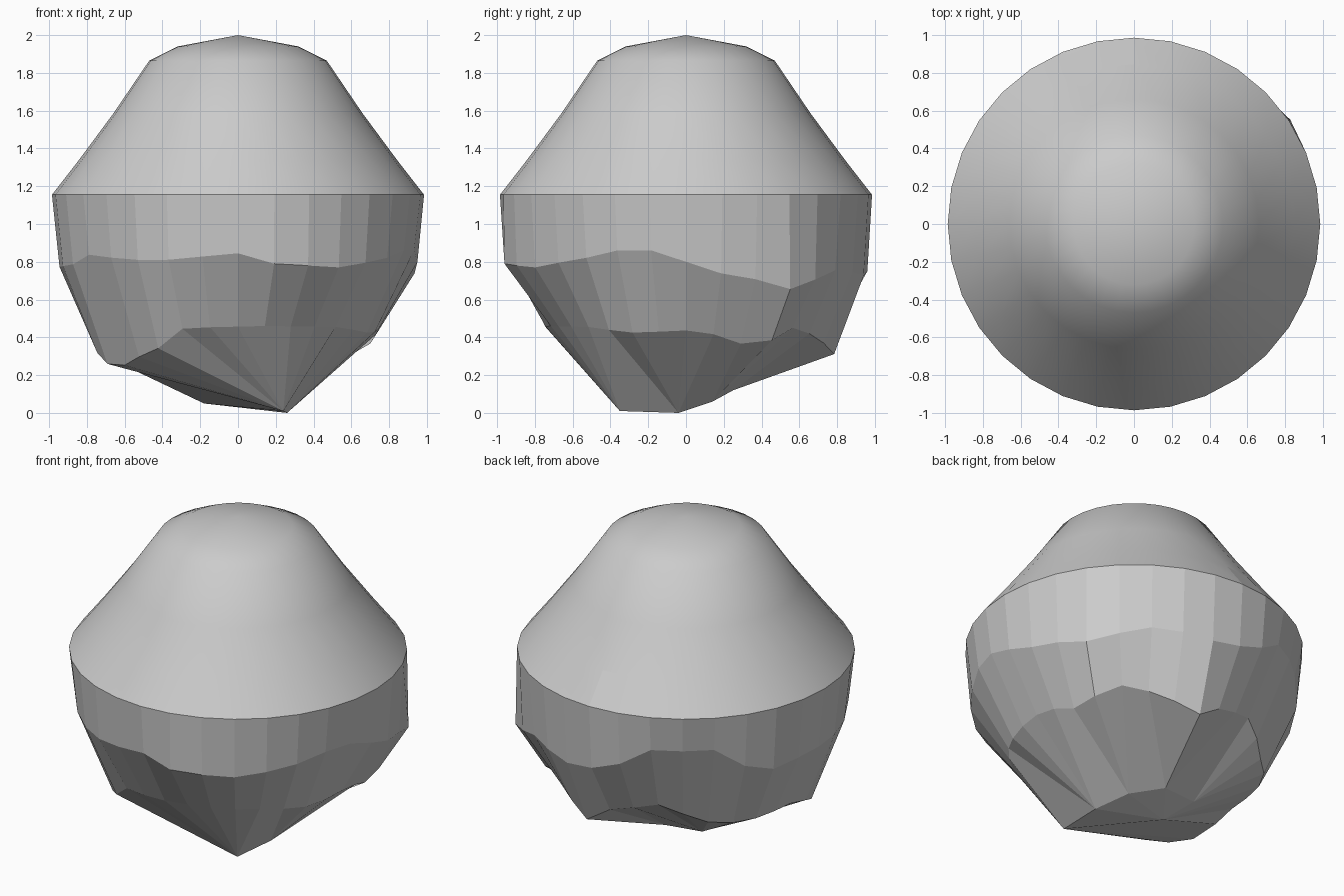
import bpy, bmesh, math
from mathutils import Vector

if "Cube" in bpy.data.objects:
    bpy.data.objects.remove(bpy.data.objects["Cube"])

SIDES = 32
STEP = 360 / SIDES


def lerp_keys(keys, a):
    # keys: (angle, radius, height), wrapping around 360 degrees
    ks = [(keys[-1][0] - 360, *keys[-1][1:])] + keys + [(keys[0][0] + 360, *keys[0][1:])]
    for k, n in zip(ks, ks[1:]):
        if k[0] <= a <= n[0]:
            t = (a - k[0]) / (n[0] - k[0])
            return k[1] + (n[1] - k[1]) * t, k[2] + (n[2] - k[2]) * t


def ring(bm, fn):
    out = []
    for i in range(SIDES):
        r, z = fn(i * STEP)
        a = math.radians(i * STEP)
        out.append(bm.verts.new((r * math.cos(a), r * math.sin(a), z)))
    return out


def bridge(bm, up, low):
    faces = []
    for i in range(SIDES):
        j = (i + 1) % SIDES
        loop = []
        for v in (up[i], low[i], low[j], up[j]):
            if v not in loop:
                loop.append(v)
        faces.append(bm.faces.new(loop))
    return faces


def finish(bm, name):
    me = bpy.data.meshes.new(name)
    bm.to_mesh(me)
    bm.free()
    ob = bpy.data.objects.new(name, me)
    bpy.context.collection.objects.link(ob)
    return ob


RIM = (0.985, 1.155)

# smooth domed hill on top
bm = bmesh.new()
profile = [RIM, (0.845, 1.335), (0.66, 1.585), (0.47, 1.865), (0.32, 1.94)]
rings = [ring(bm, lambda a, p=p: p) for p in profile]
for k in range(len(rings) - 1):
    faces = bridge(bm, rings[k + 1], rings[k])
    for f in faces:
        f.smooth = True
    if k == 0:
        faces[8].smooth = False  # single flat patch at the back
tip = bm.verts.new((0, 0, 2.0))
for i in range(SIDES):
    f = bm.faces.new((rings[-1][i], rings[-1][(i + 1) % SIDES], tip))
    f.smooth = True
finish(bm, "hill_top")

# faceted rock underside: rim, two ragged belts, crooked base
belt = [(0, .95, .80), (7, .95, .75), (22, .96, .71), (36, 1.0, .645), (50, .95, .74),
        (58, .95, .76), (82, .96, .72), (98, .96, .78), (111, .95, .93), (135, .94, .93),
        (146, .95, .81), (157, .95, .75), (170, .945, .77), (201, .945, .78), (221, .95, .87),
        (226, .95, .81), (247, .96, .81), (270, .96, .845), (281, .98, .79), (304, .96, .77),
        (326, .95, .82), (339, .95, .865), (350, .95, .86)]
lower = [(6, .74, .44), (24, .76, .36), (34, .82, .385), (45, .80, .45), (60, .78, .41),
         (79, .80, .31), (91, .77, .42), (113, .75, .49), (136, .74, .37), (150, .77, .36),
         (178, .74, .36), (191, .76, .32), (202, .75, .26), (213, .72, .25), (236, .76, .34),
         (248, .77, .45), (281, .73, .46), (315, .73, .455), (337, .74, .425), (349, .74, .43)]
bm = bmesh.new()
r0 = ring(bm, lambda a: RIM)
r1 = ring(bm, lambda a: lerp_keys(belt, a))
r2 = ring(bm, lambda a: lerp_keys(lower, a))
base = [bm.verts.new(p) for p in ((.24, -.35, .01), (.26, -.04, 0), (.16, .14, .06),
                                  (-.03, .25, .12), (-.27, .22, .13), (-.18, .05, .05))]
# each base corner collects the sides up to its limit angle
limits = [(15, 1), (50, 2), (105, 3), (150, 4), (195, 5), (325, 0), (361, 1)]
r3 = [base[next(n for lim, n in limits if i * STEP < lim)] for i in range(SIDES)]
bridge(bm, r0, r1)
bridge(bm, r1, r2)
bridge(bm, r2, r3)
bottom = bm.faces.new(base[::-1])
bmesh.ops.triangulate(bm, faces=[bottom])
bmesh.ops.recalc_face_normals(bm, faces=bm.faces[:])
if sum((f.normal.dot(f.calc_center_median() - Vector((0, 0, .8))) for f in bm.faces)) < 0:
    bmesh.ops.reverse_faces(bm, faces=bm.faces[:])
finish(bm, "rock_underside")
